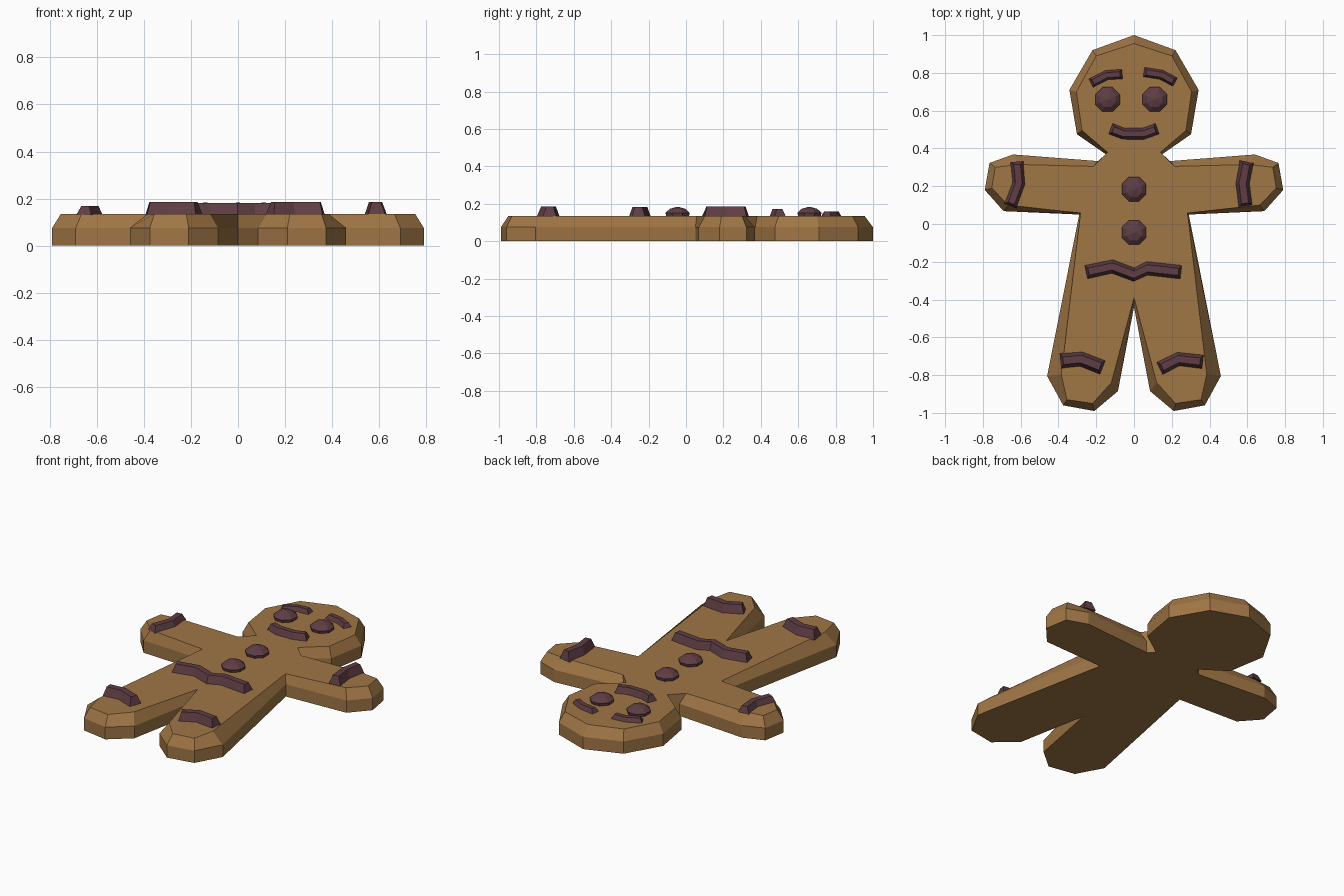
import bpy
import math
from mathutils import Vector

cube = bpy.data.objects.get("Cube")
if cube:
    bpy.data.objects.remove(cube, do_unlink=True)


def make_material(name, rgb):
    mat = bpy.data.materials.new(name)
    mat.use_nodes = True
    mat.diffuse_color = (*rgb, 1)
    mat.node_tree.nodes["Principled BSDF"].inputs["Base Color"].default_value = (*rgb, 1)
    return mat


biscuit = make_material("biscuit brown", (0.35, 0.18, 0.06))
icing = make_material("plum icing", (0.115, 0.048, 0.058))


def loft(name, rings, mat):
    """Join equal-length rings of points, bottom to top, and cap both ends."""
    n = len(rings[0])
    verts = [p for ring in rings for p in ring]
    faces = [tuple(reversed(range(n))), tuple(range(len(verts) - n, len(verts)))]
    for k in range(len(rings) - 1):
        for i in range(n):
            j = (i + 1) % n
            faces.append((k * n + i, k * n + j, (k + 1) * n + j, (k + 1) * n + i))
    mesh = bpy.data.meshes.new(name)
    mesh.from_pydata(verts, [], faces)
    mesh.materials.append(mat)
    mesh.update()
    obj = bpy.data.objects.new(name, mesh)
    bpy.context.collection.objects.link(obj)
    return obj


def mirrored(half, z):
    """Close a right-hand outline whose end points lie on the centre line."""
    left = [(-x, y) for x, y in half[1:-1]]
    return [(x, y, z) for x, y in (left + half[::-1])]


# Biscuit body: straight lower wall, then a chamfer to the flat top
outer = [(0, 1), (.22, .92), (.342, .71), (.302, .475), (.15, .37), (.19, .333),
         (.64, .368), (.765, .323), (.79, .18), (.69, .068), (.29, .05),
         (.46, -.805), (.375, -.96), (.21, -.99), (.085, -.885), (0, -.44)]
inner = [(0, .955), (.2, .89), (.305, .7), (.275, .495), (.14, .38), (.215, .305),
         (.61, .315), (.735, .3), (.753, .19), (.665, .1), (.283, .058),
         (.385, -.795), (.355, -.93), (.22, -.95), (.12, -.84), (0, -.39)]
TOP = .135
loft("biscuit_body", [mirrored(outer, 0), mirrored(outer, .075), mirrored(inner, TOP)], biscuit)


# Domed eight-sided sweets
def sweet(name, x, y):
    rings = []
    for r, z in ((.065, TOP - .005), (.07, .152), (.045, .173), (.004, .184)):
        rings.append([(x + r * math.cos((i + .5) * math.tau / 8),
                       y + r * math.sin((i + .5) * math.tau / 8), z) for i in range(8)])
    loft(name, rings, icing)


sweet("right_eye", -.14, .66)
sweet("left_eye", .11, .66)
sweet("upper_button", 0, .185)
sweet("lower_button", 0, -.045)


# Icing strips: a bent bar with sloping sides and ends
def strip(name, path, width, height):
    pts = [Vector(p) for p in path]
    rings = []
    for half, pull, z in ((width / 2, 0, TOP - .005), (width / 4, .015, height)):
        sides = ([], [])
        for i, p in enumerate(pts):
            a, b = pts[max(i - 1, 0)], pts[min(i + 1, len(pts) - 1)]
            along = (b - a).normalized()
            across = Vector((-along.y, along.x)) * half
            shift = pull if i == 0 else -pull if i == len(pts) - 1 else 0
            centre = p + along * shift
            sides[0].append((*(centre - across), z))
            sides[1].append((*(centre + across), z))
        rings.append(sides[0] + sides[1][::-1])
    loft(name, rings, icing)


strip("right_brow", [(-.23, .745), (-.145, .788), (-.06, .794)], .055, .16)
strip("left_brow", [(.05, .805), (.145, .79), (.22, .75)], .055, .16)
strip("mouth", [(-.125, .505), (-.055, .478), (.05, .478), (.125, .505)], .063, .173)
strip("belt", [(-.255, -.255), (-.115, -.225), (0, -.268), (.07, -.235), (.25, -.255)], .075, .182)
strip("right_foot_stripe", [(-.39, -.725), (-.28, -.715), (-.165, -.76)], .08, .185)
strip("left_foot_stripe", [(.135, -.765), (.235, -.715), (.365, -.73)], .075, .185)
strip("right_cuff", [(-.62, .33), (-.61, .215), (-.655, .095)], .07, .168)
strip("left_cuff", [(.597, .33), (.575, .215), (.59, .095)], .075, .185)
